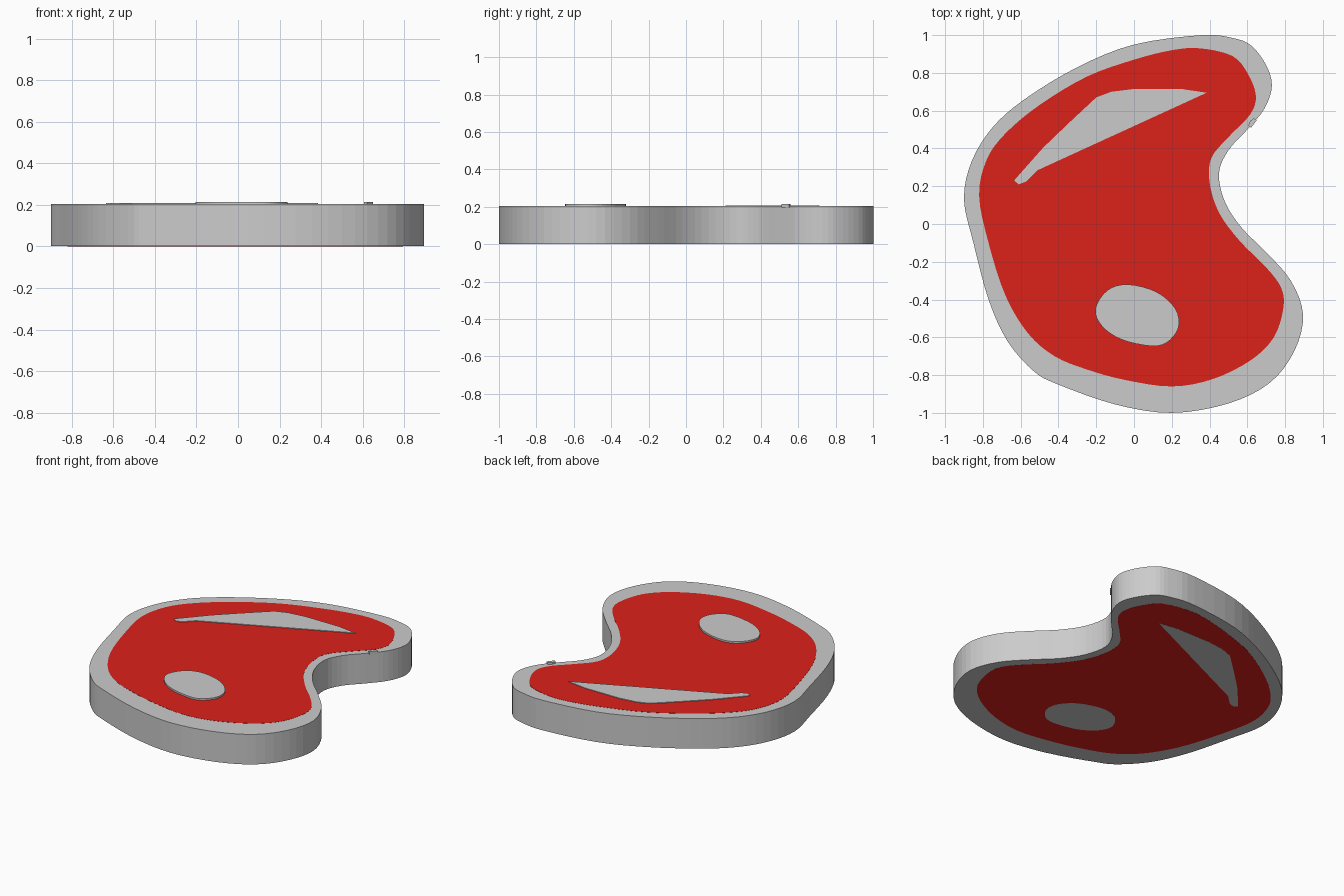
import bpy, bmesh
from mathutils import Vector

red = bpy.data.materials.new("meat_red")
red.diffuse_color = (0.72, 0.015, 0.01, 1)


def smooth_loop(points, steps=4):
    """Closed Catmull-Rom curve through the points."""
    p = [Vector(q) for q in points]
    n = len(p)
    out = []
    for i in range(n):
        a, b, c, d = p[i - 1], p[i], p[(i + 1) % n], p[(i + 2) % n]
        for s in range(steps):
            t = s / steps
            out.append(0.5 * (2 * b + (c - a) * t + (2 * a - 5 * b + 4 * c - d) * t * t
                              + (3 * b - a - 3 * c + d) * t ** 3))
    return out


def slab(name, outline, z0, z1, mat=None):
    """Extrude a flat outline from z0 to z1."""
    bm = bmesh.new()
    face = bm.faces.new([bm.verts.new((q[0], q[1], z0)) for q in outline])
    ext = bmesh.ops.extrude_face_region(bm, geom=[face], use_keep_orig=True)
    verts = [g for g in ext["geom"] if isinstance(g, bmesh.types.BMVert)]
    bmesh.ops.translate(bm, verts=verts, vec=(0, 0, z1 - z0))
    bmesh.ops.recalc_face_normals(bm, faces=bm.faces)
    caps = [f for f in bm.faces if len(f.verts) > 4]
    bmesh.ops.triangulate(bm, faces=caps)
    me = bpy.data.meshes.new(name)
    bm.to_mesh(me)
    bm.free()
    ob = bpy.data.objects.new(name, me)
    bpy.context.collection.objects.link(ob)
    if mat:
        me.materials.append(mat)
    return ob


# Outer fat rim of the steak
rim = [(0.36, 1.0), (0.52, 0.985), (0.62, 0.945), (0.70, 0.84), (0.73, 0.73),
       (0.69, 0.61), (0.60, 0.50), (0.50, 0.39), (0.45, 0.27), (0.48, 0.12),
       (0.57, -0.02), (0.70, -0.15), (0.83, -0.30), (0.895, -0.48), (0.85, -0.67),
       (0.72, -0.84), (0.50, -0.95), (0.20, -1.0), (-0.10, -0.955), (-0.40, -0.85),
       (-0.53, -0.78), (-0.67, -0.62), (-0.77, -0.40), (-0.85, -0.10), (-0.90, 0.13),
       (-0.86, 0.33), (-0.75, 0.51), (-0.58, 0.66), (-0.30, 0.83), (0.0, 0.95)]
slab("fat_rim", smooth_loop(rim), 0.001, 0.203)

# Red meat, showing on both faces
meat = [(0.35, 0.93), (0.52, 0.89), (0.60, 0.80), (0.645, 0.68), (0.615, 0.58),
        (0.50, 0.46), (0.41, 0.35), (0.40, 0.22), (0.45, 0.06), (0.56, -0.09),
        (0.70, -0.23), (0.78, -0.34), (0.79, -0.45), (0.74, -0.60), (0.62, -0.72),
        (0.42, -0.82), (0.20, -0.86), (-0.05, -0.825), (-0.25, -0.77), (-0.42, -0.70),
        (-0.56, -0.58), (-0.68, -0.38), (-0.77, -0.10), (-0.82, 0.15), (-0.78, 0.34),
        (-0.68, 0.48), (-0.50, 0.63), (-0.25, 0.78), (0.0, 0.87), (0.20, 0.92)]
slab("red_meat", smooth_loop(meat), 0.0005, 0.204, red)

# Round bone through the lower half
bone = [(-0.205, -0.45), (-0.14, -0.35), (-0.03, -0.32), (0.12, -0.36), (0.22, -0.45),
        (0.235, -0.55), (0.17, -0.63), (0.08, -0.645), (-0.07, -0.61), (-0.17, -0.54)]
slab("bone", smooth_loop(bone), 0, 0.215)

# Wedge of fat in the upper half
wedge = [(0.385, 0.695), (0.25, 0.715), (0.0, 0.715), (-0.12, 0.70), (-0.20, 0.67),
         (-0.35, 0.53), (-0.48, 0.405), (-0.60, 0.27), (-0.635, 0.23), (-0.61, 0.21),
         (-0.57, 0.225), (-0.51, 0.285)]
slab("fat_wedge", wedge, 0, 0.208)

# Tiny raised chip on the rim
chip = [(0.605, 0.52), (0.62, 0.51), (0.65, 0.55), (0.635, 0.56), (0.615, 0.545)]
slab("rim_chip", chip, 0.195, 0.215)
